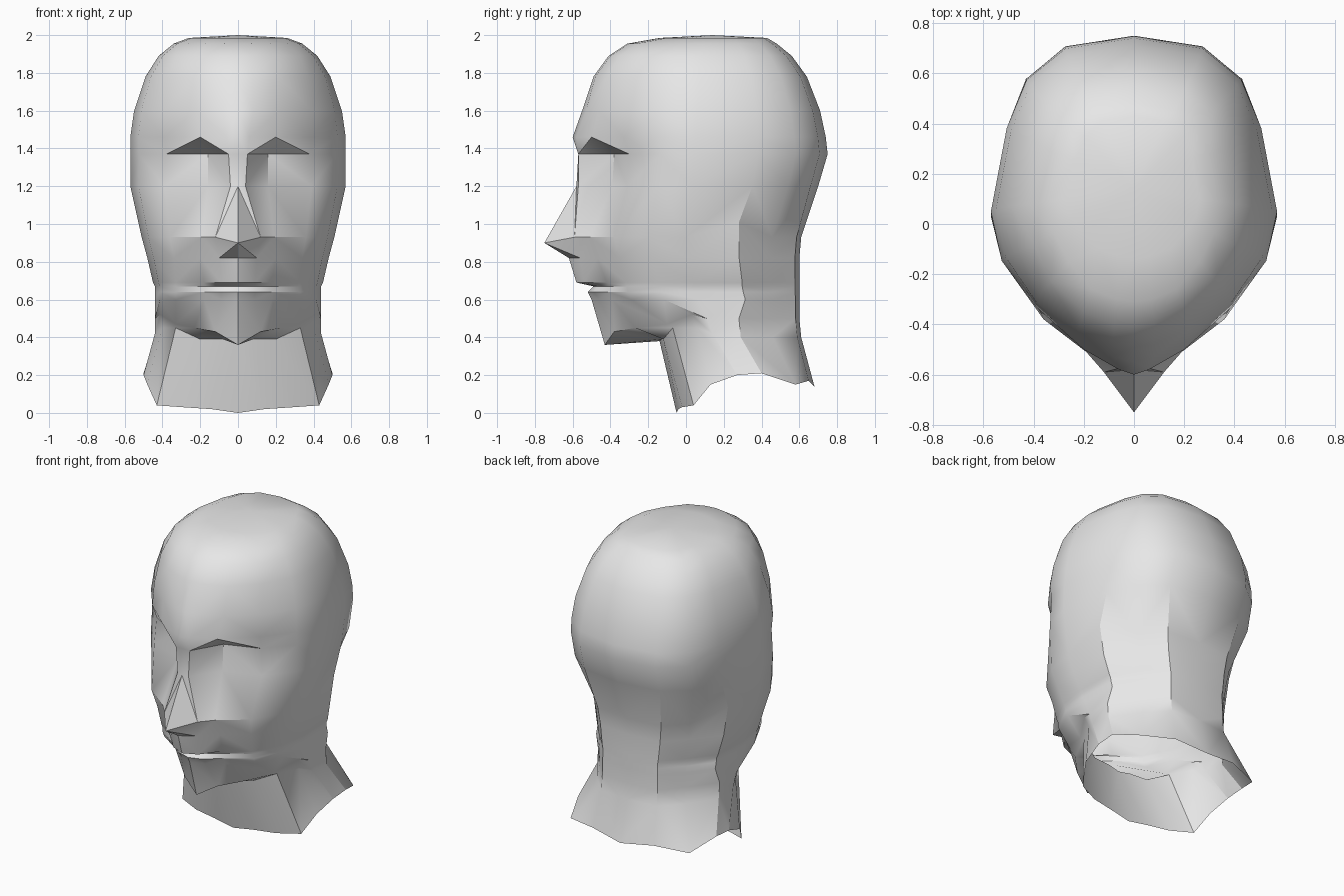
import bpy
import bmesh
import math
from mathutils import Vector

default_cube = bpy.data.objects.get("Cube")
if default_cube:
    bpy.data.objects.remove(default_cube, do_unlink=True)

UNIT = 0.01  # sections are written in hundredths

# Face sections, top to bottom: height, centre depth, then three (x, y) points
face_sections = {
    "crown": (198.5, -14, (6, -13), (14, -10), (20, -4)),
    "crown_slope": (195.5, -31, (7, -30), (17, -26), (26, -15)),
    "hairline": (189, -41, (8, -40), (20, -35), (33, -23)),
    "upper_forehead": (178, -49, (8, -48), (22, -42), (37, -27)),
    "forehead": (160, -55, (8, -53), (22, -46), (39, -31)),
    "brow": (146, -60, (6, -58), (20, -50), (39, -33)),
    "eye_socket": (137, -57, (5, -57), (16, -38), (38, -30)),
    "nose_bridge": (120, -58, (4, -57), (16, -39), (39, -31)),
    "nose_base": (93, -75, (12, -59), (19, -51), (36, -38)),
    "under_nose": (82, -62, (10, -56), (20, -47), (34, -35)),
    "upper_lip": (69, -58, (9, -54), (18, -42), (33, -32)),
    "mouth": (67, -49, (9, -47), (17, -41), (33, -31)),
    "lower_lip": (64, -52, (9, -49), (18, -41), (33, -31)),
    "chin_top": (60, -50, (9, -46), (18, -39), (33, -29)),
}

# Skull sections: half width, depth of the widest point, depth of the back
skull_sections = {
    "crown": (26, 10, 43),
    "crown_slope": (34, 9, 48),
    "hairline": (42, 8, 56),
    "upper_forehead": (49, 7, 64),
    "forehead": (55, 6, 71),
    "brow": (57, 5, 74),
    "eye_socket": (57, 4, 75),
    "nose_bridge": (57, 3, 70),
    "nose_base": (51, 0, 61),
    "under_nose": (48, 1, 60),
    "upper_lip": (45, 4, 60),
    "mouth": (44, 4, 60),
    "lower_lip": (44, 5, 60),
    "chin_top": (44, 7, 60),
}

# Jaw edge, throat and flared neck rim, front centre to back centre
neck_sections = {
    "jaw_edge": ((0, -43, 36), (12, -38, 43), (23, -27, 45), (33, -10, 47),
                 (41, 3, 52), (44, 11, 50), (44, 28, 50), (31, 45, 50),
                 (20, 58, 50), (0, 60, 50)),
    "throat": ((0, -14, 38), (8, -13, 39), (20, -12, 39), (33, -7, 45),
               (40, 6, 45), (44, 14, 42), (44, 29, 40), (32, 46, 40),
               (20, 59, 40), (0, 61, 40)),
    "neck_rim": ((0, -5, 0), (14, -4, 2), (29, -2, 3), (43, 4, 4),
                 (48, 13, 15), (50, 27, 20), (50, 40, 21), (43, 58, 15),
                 (22, 65, 17), (0, 68, 14)),
}

# Rear facets, as fractions of half width and of back depth:
# rounded on the skull, with a hard side corner on the nape
SKULL_FACETS = ((1, 0), (0.89, 0.48), (0.75, 0.76), (0.48, 0.94), (0, 1))
NAPE_FACETS = ((1, 0), (0.98, 0.46), (0.69, 0.75), (0.45, 0.96), (0, 1))
NAPE_TOP = 105


def head_half_section(name):
    """Half outline from the front centre round to the back centre."""
    height, centre, *front = face_sections[name]
    width, widest, back = skull_sections[name]
    cheek_x, cheek_y = front[-1]
    temple = (cheek_x + (width - cheek_x) * 0.76,
              cheek_y + (widest - cheek_y) * 0.48)
    facets = SKULL_FACETS if height > NAPE_TOP else NAPE_FACETS
    rear = [(width * across, widest + (back - widest) * along)
            for across, along in facets]
    outline = [(0, centre), *front, temple, *rear]
    points = [Vector((x, y, height)) for x, y in outline]
    if name == "nose_base":
        points[0].z -= 3  # the nose tip hangs a little lower
        points[6].z += 8  # the nape corner starts higher at the side
    return points


def full_ring(half):
    """Close a half outline with its mirror image."""
    mirrored = [Vector((-p.x, p.y, p.z)) for p in reversed(half[1:-1])]
    return half + mirrored


def add_faceted_band(bm, upper, lower):
    """Join two rings with triangles whose diagonals alternate."""
    count = len(upper)
    for i in range(count):
        j = (i + 1) % count
        if i % 2 == 0:
            bm.faces.new((upper[i], lower[i], lower[j]))
            bm.faces.new((upper[i], lower[j], upper[j]))
        else:
            bm.faces.new((upper[i], lower[i], upper[j]))
            bm.faces.new((upper[j], lower[i], lower[j]))


def make_material(name, colour):
    material = bpy.data.materials.new(name)
    material.use_nodes = True
    material.diffuse_color = colour
    shader = material.node_tree.nodes["Principled BSDF"]
    shader.inputs["Base Color"].default_value = colour
    return material


# Loft the head and the open neck as one skin
halves = [head_half_section(name) for name in face_sections]
halves += [[Vector(p) for p in section] for section in neck_sections.values()]

bm = bmesh.new()
rings = [[bm.verts.new(p * UNIT) for p in full_ring(half)] for half in halves]
for upper, lower in zip(rings, rings[1:]):
    add_faceted_band(bm, upper, lower)

# Shallow crown cap
top = bm.verts.new(Vector((0, 14, 200)) * UNIT)
crown = rings[0]
for i, vert in enumerate(crown):
    bm.faces.new((top, vert, crown[(i + 1) % len(crown)]))
bmesh.ops.recalc_face_normals(bm, faces=bm.faces[:])

mesh = bpy.data.meshes.new("head")
bm.to_mesh(mesh)
bm.free()
head = bpy.data.objects.new("head", mesh)
bpy.context.collection.objects.link(head)
mesh.materials.append(make_material("plain grey", (0.8, 0.8, 0.8, 1)))

# Smooth skin with the brow, nose, lip, jaw and nape edges kept sharp
bpy.ops.object.select_all(action="DESELECT")
head.select_set(True)
bpy.context.view_layer.objects.active = head
bpy.ops.object.shade_smooth_by_angle(angle=math.radians(32))
